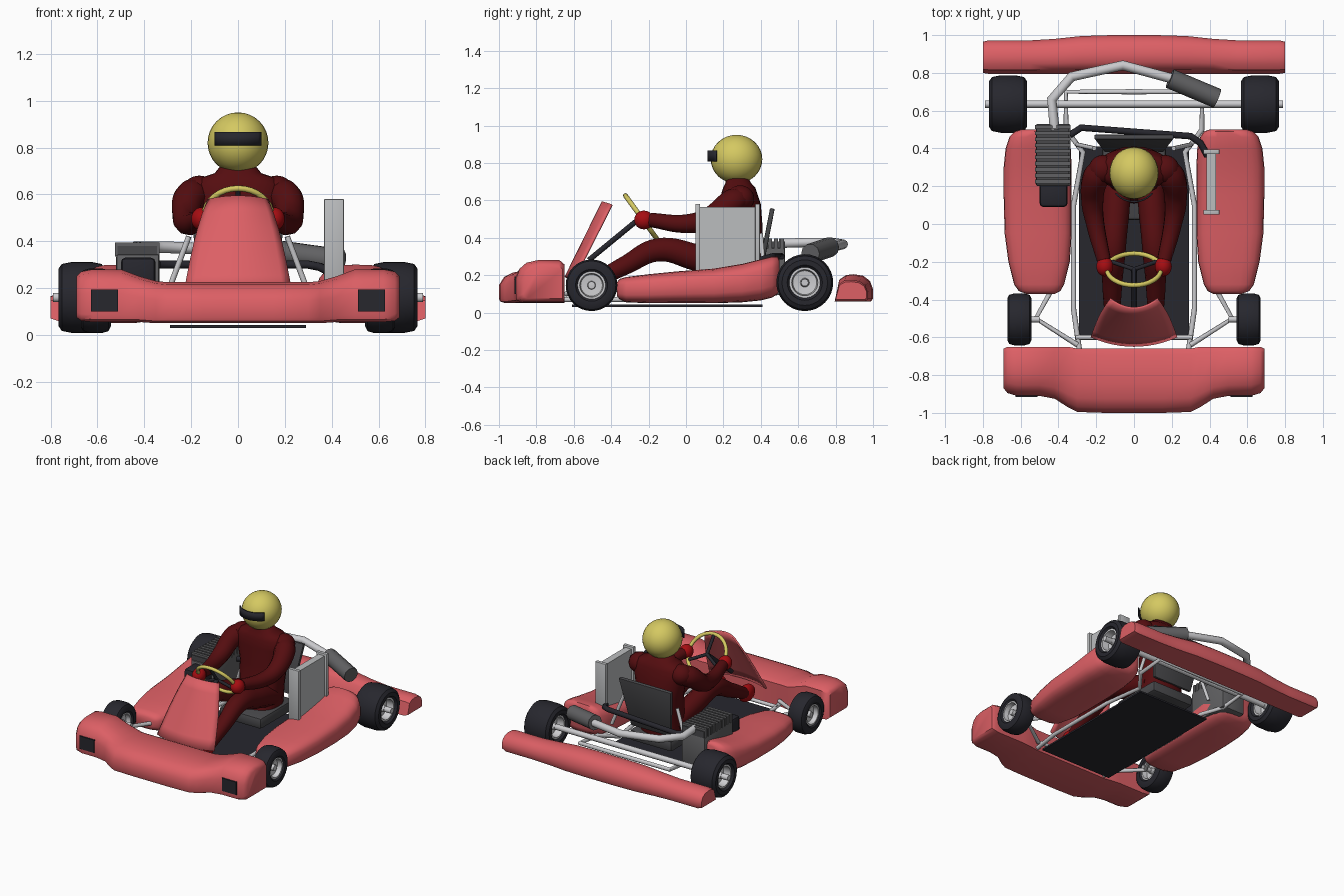
import bpy, bmesh, math
from mathutils import Vector, Matrix

if "Cube" in bpy.data.objects:
    bpy.data.objects.remove(bpy.data.objects["Cube"])


def material(name, *rgb):
    m = bpy.data.materials.new(name)
    m.use_nodes = True
    m.diffuse_color = (*rgb, 1)
    m.node_tree.nodes["Principled BSDF"].inputs["Base Color"].default_value = (*rgb, 1)
    return m


CORAL = material("coral_bodywork", 0.72, 0.115, 0.13)
YELLOW = material("yellow", 0.66, 0.58, 0.12)
MAROON = material("maroon_suit", 0.09, 0.004, 0.005)
RED = material("red_gloves", 0.38, 0.004, 0.006)
BLACK = material("black_rubber", 0.02, 0.02, 0.027)
CHARCOAL = material("charcoal", 0.065, 0.065, 0.07)
GREY = material("engine_grey", 0.12, 0.12, 0.125)
STEEL = material("steel", 0.6, 0.6, 0.62)
SILVER = material("radiator_silver", 0.5, 0.51, 0.52)


def smooth(ob, angle=40):
    bpy.ops.object.select_all(action='DESELECT')
    ob.select_set(True)
    bpy.context.view_layer.objects.active = ob
    bpy.ops.object.shade_smooth_by_angle(angle=math.radians(angle))
    return ob


def finish(name, bm, mat, angle=40):
    bmesh.ops.recalc_face_normals(bm, faces=bm.faces[:])
    me = bpy.data.meshes.new(name)
    bm.to_mesh(me)
    bm.free()
    me.materials.append(mat)
    ob = bpy.data.objects.new(name, me)
    bpy.context.collection.objects.link(ob)
    return smooth(ob, angle) if angle else ob


def skin(name, rings, mat, closed=True, caps=True, angle=40):
    bm = bmesh.new()
    rows = [[bm.verts.new(p) for p in r] for r in rings]
    n = len(rows[0])
    for a, b in zip(rows, rows[1:]):
        for i in range(n if closed else n - 1):
            j = (i + 1) % n
            bm.faces.new((a[i], a[j], b[j], b[i]))
    if caps:
        bm.faces.new(rows[0])
        bm.faces.new(rows[-1])
    return finish(name, bm, mat, angle)


def oval(power, n=24):
    pts = []
    for k in range(n):
        c, s = math.cos(math.tau * k / n), math.sin(math.tau * k / n)
        pts.append([0.5 + 0.5 * math.copysign(abs(q) ** (2 / power), q) for q in (c, s)])
    return pts


def loft(name, axis, profile, stations, mat, side=1, angle=45):
    """Each station is position, a0, a1, b0, b1 of the box holding the profile."""
    rings = []
    for pos, a0, a1, b0, b1 in stations:
        ring = []
        for u, v in profile:
            a, b = a0 + (a1 - a0) * u, b0 + (b1 - b0) * v
            x, y, z = {'x': (pos, a, b), 'y': (a, pos, b), 'z': (a, b, pos)}[axis]
            ring.append((x * side, y, z))
        rings.append(ring)
    return skin(name, rings, mat, angle=angle)


def box(name, lo, hi, mat, bevel=0.0, tilt=0, taper=1):
    lo, hi = Vector(lo), Vector(hi)
    bm = bmesh.new()
    bmesh.ops.create_cube(bm, size=1)
    for v in bm.verts:
        if v.co.z < 0:
            v.co.x *= taper
        v.co = v.co * (hi - lo)
    if bevel:
        bmesh.ops.bevel(bm, geom=bm.edges[:], offset=bevel, segments=2, affect='EDGES', profile=0.5)
    bm.transform(Matrix.Translation((lo + hi) / 2) @ Matrix.Rotation(math.radians(tilt), 4, 'X'))
    return finish(name, bm, mat, 30)


def ball(name, centre, size, mat):
    bm = bmesh.new()
    bmesh.ops.create_uvsphere(bm, u_segments=28, v_segments=16, radius=1)
    bm.transform(Matrix.Translation(centre) @ Matrix.Diagonal((*size, 1)))
    return finish(name, bm, mat)


def tube(name, pts, radius, mat, soft=False):
    """Points may carry a fourth value that scales the radius."""
    cu = bpy.data.curves.new(name, 'CURVE')
    cu.dimensions = '3D'
    cu.bevel_depth, cu.bevel_resolution, cu.use_fill_caps = radius, 3, True
    cu.resolution_u = 8 if soft else 1
    sp = cu.splines.new('BEZIER')
    sp.bezier_points.add(len(pts) - 1)
    for bp, p in zip(sp.bezier_points, pts):
        bp.co = p[:3]
        bp.radius = p[3] if len(p) > 3 else 1
        bp.handle_left_type = bp.handle_right_type = 'AUTO' if soft else 'VECTOR'
    cu.materials.append(mat)
    ob = bpy.data.objects.new(name, cu)
    bpy.context.collection.objects.link(ob)
    bpy.ops.object.select_all(action='DESELECT')
    ob.select_set(True)
    bpy.context.view_layer.objects.active = ob
    bpy.ops.object.convert(target='MESH')
    return smooth(bpy.context.object, 50)


def lathe(name, profile, centre, mat, n=32):
    cx, cy, cz = centre
    rings = [[(cx + x, cy + r * math.cos(math.tau * k / n), cz + r * math.sin(math.tau * k / n))
              for k in range(n)] for x, r in profile]
    return skin(name, rings, mat, caps=False, angle=35)


def flip(pts, s):
    return [(p[0] * s, *p[1:]) for p in pts]


# Bumpers: half stations mirrored across the middle
def bumper(name, profile, half):
    left = [(-h[0], *h[1:]) for h in reversed(half)]
    loft(name, 'x', profile, left + half, CORAL)


bumper("front_bumper",
       [(1, 0), (.1, 0), (.02, .05), (0, .14), (0, .55), (.08, .8), (.22, .94), (.45, 1), (.9, 1), (1, .9)],
       [(.15, -1, -.66, .05, .225), (.3, -.995, -.66, .05, .225), (.35, -.97, -.65, .05, .23),
        (.42, -.925, -.65, .055, .25), (.5, -.91, -.65, .055, .28), (.62, -.91, -.65, .055, .28),
        (.67, -.895, -.65, .06, .27), (.69, -.87, -.66, .075, .25)])
bumper("rear_bumper",
       [(0, 0), (.95, 0), (1, .1), (1, .45), (.92, .75), (.75, .94), (.5, 1), (.3, .97), (.12, .8)],
       [(.12, .795, 1, .06, .205), (.28, .795, .995, .06, .2), (.42, .795, .98, .06, .185),
        (.55, .795, .972, .06, .175), (.77, .795, .972, .06, .175), (.8, .8, .965, .07, .165)])

# Nose panel, bowed forward in the middle
rows = []
for t in [k / 6 for k in range(7)]:
    w = .23 - .07 * t - .03 * t ** 3
    rows.append([(w * s, -.65 + .2 * t + .05 * s * s, .19 + .405 * t - .015 * t * s * s)
                 for s in [k / 6 - 1 for k in range(13)]])
panel = skin("nose_panel", rows, CORAL, closed=False, caps=False)
panel.modifiers.new("thickness", 'SOLIDIFY').thickness = .012

# Wheels, side pods and the paired parts
TYRE = [(-.8, .52), (-1, .62), (-1, .8), (-.85, .94), (-.4, 1), (.4, 1), (.85, .94), (1, .8), (1, .62), (.8, .52)]
RIM = [(.85, .54), (.85, .46), (.35, .42), (.3, .16), (.7, .14), (.72, .001)]
RIM = RIM + [(-x, r) for x, r in reversed(RIM)]
POD = [(-.37, .42, .57, .09, .16), (-.355, .39, .61, .07, .18), (-.32, .37, .635, .055, .19),
       (-.2, .34, .665, .05, .205), (-.05, .33, .685, .05, .22), (.15, .33, .69, .05, .235),
       (.3, .33, .69, .055, .26), (.4, .335, .68, .065, .285), (.46, .35, .66, .08, .3),
       (.49, .37, .63, .1, .3), (.5, .4, .6, .13, .28)]
for side, word in ((1, "left"), (-1, "right")):
    for where, x, y, r, w in (("front", .607, -.505, .138, .064), ("rear", .667, .635, .152, .1)):
        c = (x * side, y, r + .008)
        lathe(f"{word}_{where}_tyre", [(a * w, b * r) for a, b in TYRE], c, BLACK)
        lathe(f"{word}_{where}_rim", [(a * w, b * r) for a, b in RIM], c, STEEL)
    loft(f"{word}_side_pod", 'y', oval(3.2), POD, CORAL, side, 60)
    box(f"{word}_front_plate", (side * .57 - .058, -.917, .1), (side * .57 + .058, -.908, .193), BLACK)
    tube(f"{word}_front_strut", flip([(.3, -.64, .1), (.52, -.5, .13), (.42, -.32, .12)], side), .014, STEEL)
    tube(f"{word}_stub_axle", flip([(.5, -.505, .145), (.6, -.505, .145)], side), .016, STEEL)
    tube(f"{word}_frame_rail", flip([(.29, -.66, .07), (.32, -.45, .07), (.32, .1, .07), (.27, .38, .08),
         (.36, .5, .11), (.36, .7, .13), (0, .7, .13)], side), .014, STEEL)
    tube(f"{word}_seat_strut", flip([(.3, .42, .18), (.21, .4, .42)], side), .012, STEEL)
    # Driver limbs
    tube(f"{word}_arm", flip([(.15, .31, .615, 1.1), (.2, .25, .59, 1.3), (.22, .12, .5, 1.1),
         (.205, 0, .475, .9), (.16, -.19, .495, .7)], side), .055, MAROON, True)
    ball(f"{word}_shoulder", (side * .165, .29, .61), (.075, .075, .07), MAROON)
    ball(f"{word}_glove", (side * .155, -.225, .495), (.045, .052, .05), RED)
    tube(f"{word}_leg", flip([(.08, .28, .22, 1.2), (.1, .05, .295, 1.2), (.11, -.15, .335, 1.05),
         (.115, -.32, .255, .85), (.115, -.5, .16, .65)], side), .062, MAROON, True)
    ball(f"{word}_shoe", (side * .115, -.53, .15), (.042, .075, .06), RED)

# Chassis
box("floor_pan", (-.29, -.61, .03), (.29, .41, .042), BLACK)
tube("rear_axle", [(-.79, .635, .16), (.79, .635, .16)], .02, STEEL)
tube("front_cross_tube", [(-.31, -.6, .075), (.31, -.6, .075)], .013, STEEL)

# Seat
box("seat_back", (-.21, .415, .2), (.21, .44, .56), CHARCOAL, .006, -11, .75)
box("seat_base", (-.17, .02, .09), (.17, .41, .17), CHARCOAL, .02)

# Driver body and helmet
loft("torso", 'z', oval(2.4),
     [(.14, -.15, .15, .1, .39), (.3, -.15, .15, .15, .4), (.45, -.165, .165, .18, .41),
      (.58, -.19, .19, .18, .4), (.64, -.19, .19, .19, .38), (.67, -.16, .16, .2, .37),
      (.69, -.1, .1, .21, .35), (.74, -.06, .06, .22, .32)], MAROON, 1, 60)
ball("helmet", (0, .27, .82), (.13, .138, .13), YELLOW)
arc = [math.radians(-45 + 7.5 * k) for k in range(13)]
visor = skin("visor", [[(.134 * math.sin(a), .27 - .147 * math.cos(a), z) for a in arc] for z in (.808, .866)],
             BLACK, closed=False, caps=False)
visor.modifiers.new("thickness", 'SOLIDIFY').thickness = .009

# Steering
hub, up = Vector((0, -.24, .51)), Vector((0, -.59, .81))
bpy.ops.mesh.primitive_torus_add(major_segments=32, minor_segments=8, major_radius=.143, minor_radius=.013,
                                 location=hub, rotation=(math.radians(-54), 0, 0))
ring = bpy.context.object
ring.name = "steering_wheel"
ring.data.materials.append(YELLOW)
smooth(ring, 60)
for k in range(3):
    a = math.radians(30 + 120 * k)
    tip = hub + Vector((math.cos(a), 0, 0)) * .14 - up * math.sin(a) * .14
    tube(f"steering_spoke_{k + 1}", [tuple(hub), tuple(tip)], .011, BLACK)
tube("steering_column", [tuple(hub), (0, -.52, .28)], .015, BLACK)

# Radiator with end tanks
box("radiator_core", (.385, .06, .2), (.435, .385, .565), SILVER)
for k, y in enumerate((.05, .37)):
    box(f"radiator_tank_{k + 1}", (.368, y, .2), (.452, y + .025, .58), SILVER, .003)

# Engine with a finned head
box("engine_block", (-.52, .2, .1), (-.335, .53, .345), GREY, .012)
for k in range(10):
    y = .215 + .032 * k
    box(f"cooling_fin_{k + 1}", (-.525, y, .335), (-.335, y + .02, .395), GREY)
box("engine_head", (-.515, .21, .33), (-.345, .53, .38), CHARCOAL)
box("air_box", (-.5, .09, .19), (-.352, .22, .33), BLACK, .02)
tube("coolant_hose", [(-.34, .47, .3), (-.28, .51, .3), (.3, .465, .3), (.35, .43, .29), (.39, .36, .27)],
     .018, BLACK)

# Exhaust
tube("exhaust_pipe", [(-.42, .5, .37), (-.435, .66, .375), (-.33, .78, .375), (-.06, .84, .365),
     (.22, .765, .345)], .026, STEEL)
tube("muffler", [(.19, .77, .35), (.44, .665, .315)], .053, GREY)
